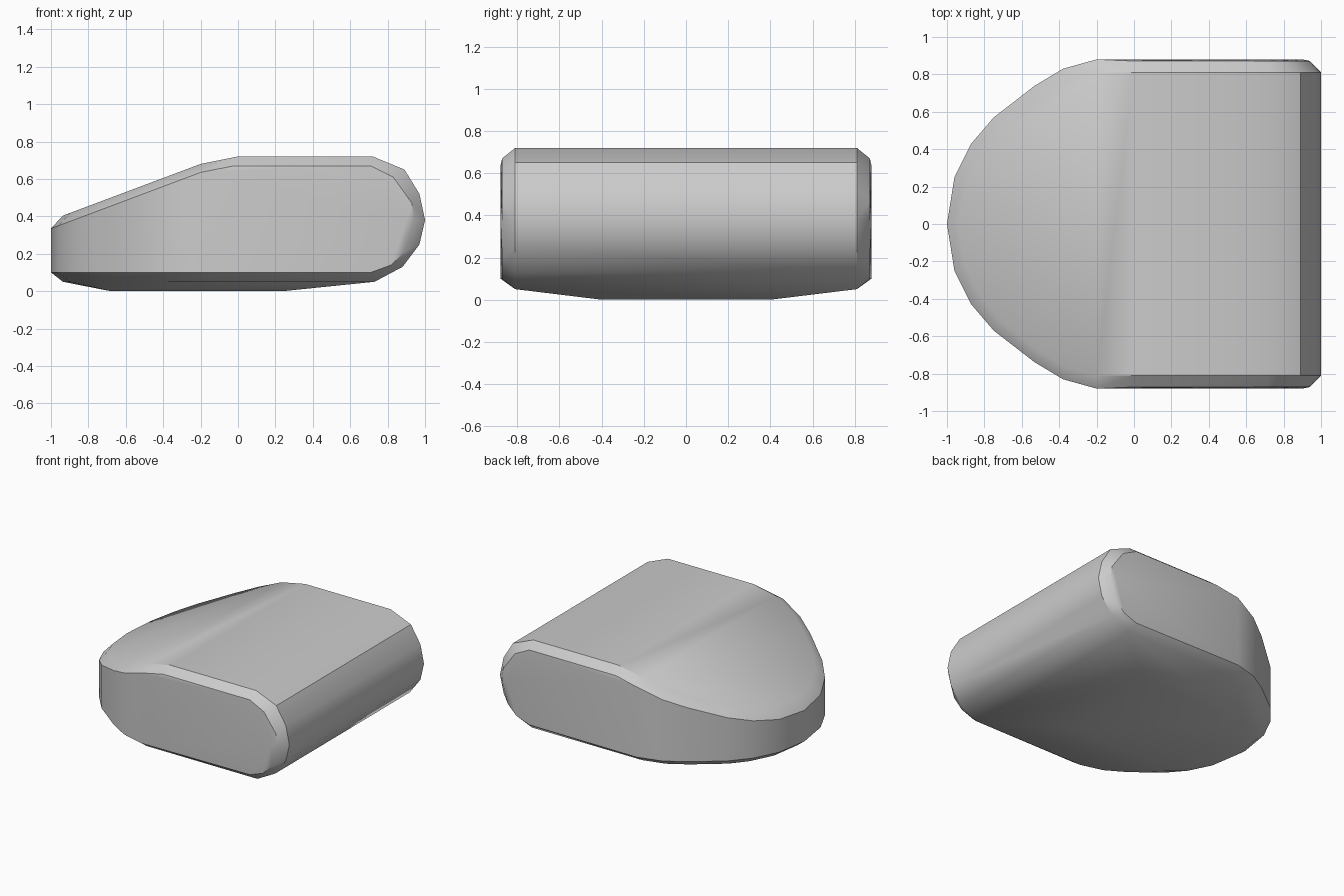
import bpy, bmesh, math

cube = bpy.data.objects.get("Cube")
if cube:
    bpy.data.objects.remove(cube, do_unlink=True)

grey = bpy.data.materials.new("soft grey")
grey.use_nodes = True
colour = (0.6, 0.6, 0.6, 1)
grey.diffuse_color = colour
grey.node_tree.nodes["Principled BSDF"].inputs["Base Color"].default_value = colour


def top_height(x):
    """Flat top that slopes down towards the rounded nose."""
    if x > 0:
        return 0.72
    if x > -0.2:
        return 0.72 + 0.2 * x
    return 0.68 + 0.375 * (x + 0.2)


# Rounded end: outer section, and the smaller one on the side faces
roll = [(0, 0.72), (0.72, 0.72), (0.89, 0.65), (0.97, 0.52), (1, 0.38),
        (0.97, 0.25), (0.88, 0.13), (0.73, 0.05)]
roll_side = [(-0.02, 0.67), (0.71, 0.67), (0.83, 0.61), (0.93, 0.47), (0.94, 0.38),
             (0.89, 0.21), (0.82, 0.14), (0.71, 0.1)]
# Plan of the nose, from the side to the tip
nose = [(-0.2, 0.88), (-0.38, 0.83), (-0.53, 0.74), (-0.75, 0.57),
        (-0.87, 0.43), (-0.96, 0.25), (-1, 0)]

points = []
for side in (-1, 1):
    points += [(x, side * 0.81, z) for x, z in roll]
    points += [(x, side * 0.872, z) for x, z in roll_side]
    points.append((0.9, side * 0.88, 0.38))
    # Nose wall, with a chamfer above and below
    for x, y in nose:
        inner_x, inner_y = -0.2 + (x + 0.2) * 0.92, y * 0.92
        points += [(x, side * y, top_height(x) - 0.045), (x, side * y, 0.1),
                   (inner_x, side * inner_y, top_height(inner_x)),
                   (inner_x, side * inner_y, 0.05)]
    # Shallow belly
    points += [(x, side * 0.4, 0) for x in (-0.68, 0.24)]

# Cushion body wrapped around the sections
bm = bmesh.new()
for p in points:
    bm.verts.new(p)
bmesh.ops.remove_doubles(bm, verts=bm.verts, dist=0.001)
hull = bmesh.ops.convex_hull(bm, input=bm.verts)
loose = [v for v in bm.verts if not v.link_faces]
bmesh.ops.delete(bm, geom=loose, context='VERTS')
bmesh.ops.dissolve_limit(bm, angle_limit=math.radians(1), verts=bm.verts, edges=bm.edges)
bmesh.ops.recalc_face_normals(bm, faces=bm.faces)
mesh = bpy.data.meshes.new("cushion_body")
bm.to_mesh(mesh)
bm.free()
mesh.materials.append(grey)
body = bpy.data.objects.new("cushion_body", mesh)
bpy.context.collection.objects.link(body)

bpy.ops.object.select_all(action='DESELECT')
body.select_set(True)
bpy.context.view_layer.objects.active = body
bpy.ops.object.shade_smooth_by_angle(angle=math.radians(32))
